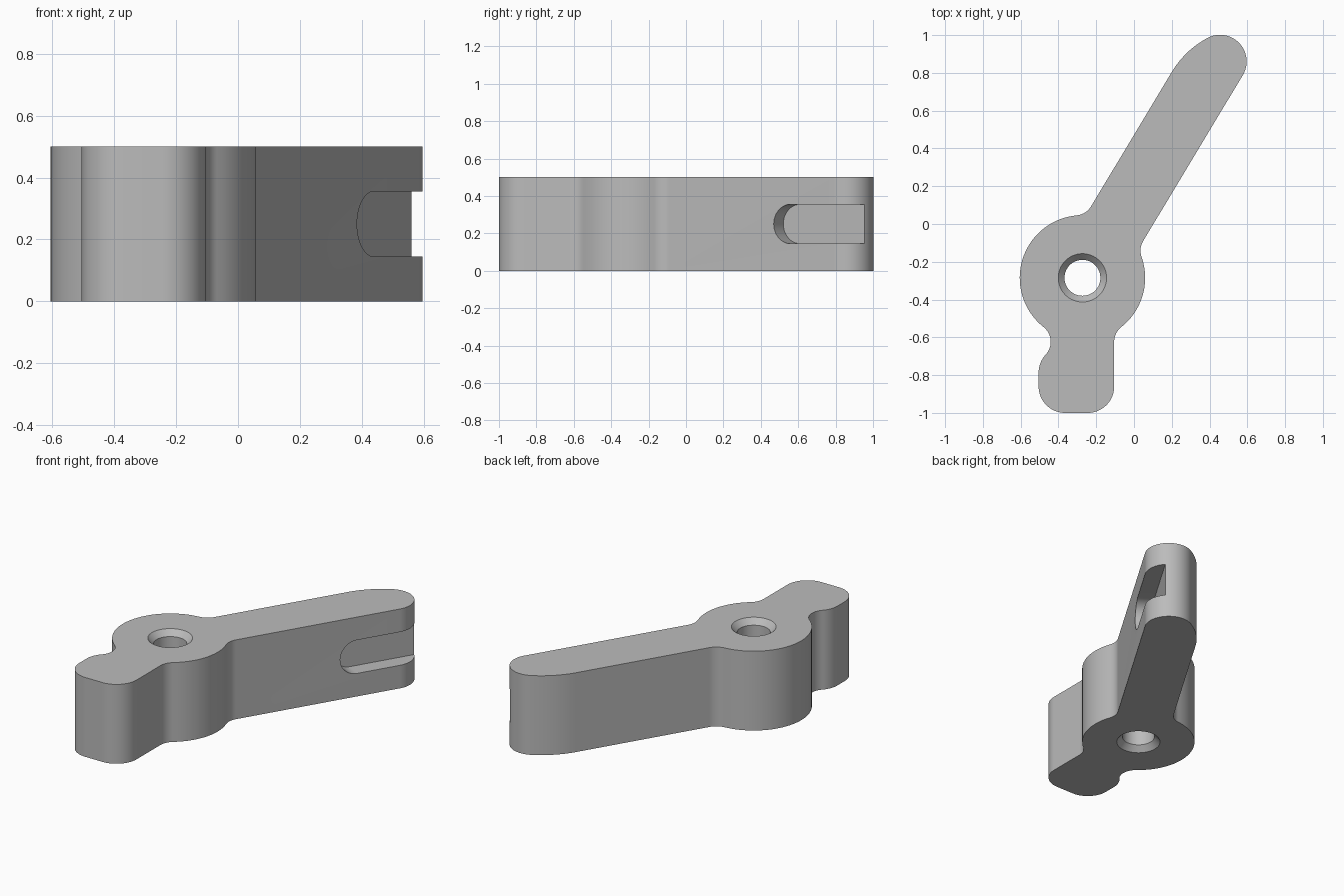
import bpy, bmesh
from math import radians, sqrt, cos, sin, pi, atan2, tau
from mathutils import Vector, Matrix

cube = bpy.data.objects.get("Cube")
if cube:
    bpy.data.objects.remove(cube, do_unlink=True)

HEIGHT = 0.5
HUB, HUB_R = Vector((-0.273, -0.285)), 0.332
FIL = 0.1                                    # concave fillet radius
ACROSS = Vector((cos(radians(-31)), sin(radians(-31))))
ALONG = Vector((-ACROSS.y, ACROSS.x))        # direction of the lever arm
RIGHT, LEFT = 0.088, -0.243                  # arm sides, measured along ACROSS
TIP_R, BACK_R = 0.141, 0.483
FOOT_L, FOOT_R, FOOT_RAD = -0.505, -0.105, 0.14

grey = bpy.data.materials.new("satin grey")
grey.use_nodes = True
grey.diffuse_color = (0.5, 0.5, 0.5, 1)
grey.node_tree.nodes["Principled BSDF"].inputs["Base Color"].default_value = grey.diffuse_color


def angle(v):
    return atan2(v.y, v.x)


def arc(centre, radius, start, end, ccw=True):
    """Points on an arc between two directions given as vectors."""
    a, b = angle(start), angle(end)
    sweep = (b - a) % tau if ccw else -((a - b) % tau)
    n = max(6, int(abs(sweep) / radians(4)))
    return [centre + radius * Vector((cos(a + sweep * i / n), sin(a + sweep * i / n)))
            for i in range(n + 1)]


def prism(name, points, depth):
    """Closed outline in XY extruded up along Z."""
    bm = bmesh.new()
    face = bm.faces.new([bm.verts.new((p.x, p.y, 0)) for p in points])
    bmesh.ops.remove_doubles(bm, verts=bm.verts, dist=0.0005)
    top = bmesh.ops.extrude_face_region(bm, geom=list(bm.faces))["geom"]
    bmesh.ops.translate(bm, vec=(0, 0, depth),
                        verts=[g for g in top if isinstance(g, bmesh.types.BMVert)])
    bmesh.ops.recalc_face_normals(bm, faces=bm.faces)
    return finish(name, bm)


def finish(name, bm):
    mesh = bpy.data.meshes.new(name)
    bm.to_mesh(mesh)
    bm.free()
    mesh.materials.append(grey)
    obj = bpy.data.objects.new(name, mesh)
    bpy.context.collection.objects.link(obj)
    return obj


# Fillet centres where the hub meets the arm and the foot
reach = HUB_R + FIL


def arm_fillet(offset):
    d = offset - HUB.dot(ACROSS)
    return HUB + d * ACROSS + sqrt(reach ** 2 - d ** 2) * ALONG


arm_r, arm_l = arm_fillet(RIGHT + FIL), arm_fillet(LEFT - FIL)
dx = FOOT_R + FIL - HUB.x
dy = -sqrt(reach ** 2 - dx ** 2)
neck_r, neck_l = HUB + Vector((dx, dy)), HUB + Vector((-dx, dy))

# Foot corner centres
low_l = Vector((FOOT_L + FOOT_RAD, -1 + FOOT_RAD))
low_r = Vector((FOOT_R - FOOT_RAD, -1 + FOOT_RAD))
rise = sqrt((FOOT_RAD + FIL) ** 2 - (low_l.x - neck_l.x) ** 2)
high_l = Vector((low_l.x, neck_l.y - rise))

# Rounded arm tip, blended into a wider curve on the back edge
tip_n = RIGHT - TIP_R
tip = tip_n * ACROSS + 0.972 * ALONG
dn = LEFT + BACK_R - tip_n
back = tip + dn * ACROSS - sqrt((BACK_R - TIP_R) ** 2 - dn ** 2) * ALONG

X, Y = Vector((1, 0)), Vector((0, 1))
outline = (
    arc(low_l, FOOT_RAD, -X, -Y) + arc(low_r, FOOT_RAD, -Y, X)
    + arc(neck_r, FIL, -X, HUB - neck_r, False)
    + arc(HUB, HUB_R, neck_r - HUB, arm_r - HUB)
    + arc(arm_r, FIL, HUB - arm_r, -ACROSS, False)
    + arc(tip, TIP_R, ACROSS, tip - back)
    + arc(back, BACK_R, tip - back, -ACROSS)
    + arc(arm_l, FIL, ACROSS, HUB - arm_l, False)
    + arc(HUB, HUB_R, arm_l - HUB, neck_l - HUB)
    + arc(neck_l, FIL, HUB - neck_l, high_l - neck_l, False)
    + arc(high_l, FOOT_RAD, neck_l - high_l, -X)
)
lever = prism("lever_body", outline, HEIGHT)

# Pivot hole cutter: a bore with a countersink at both ends
bm = bmesh.new()
bore, rim, sink, over = 0.095, 0.128, 0.035, 0.02
flare = rim + over * (rim - bore) / sink
profile = [(0, -over), (flare, -over), (bore, sink),
           (bore, HEIGHT - sink), (flare, HEIGHT + over), (0, HEIGHT + over)]
verts = [bm.verts.new((HUB.x + r, HUB.y, z)) for r, z in profile]
edges = [bm.edges.new(pair) for pair in zip(verts, verts[1:])]
bmesh.ops.spin(bm, geom=verts + edges, cent=(HUB.x, HUB.y, 0), axis=(0, 0, 1),
               angle=tau, steps=64, use_duplicate=False)
bmesh.ops.remove_doubles(bm, verts=bm.verts, dist=0.0001)
bmesh.ops.recalc_face_normals(bm, faces=bm.faces)
hole = finish("pivot_hole_cutter", bm)

# Slot cutter: round-ended channel running out through the arm tip
slot_r, slot_start, slot_depth = 0.105, 0.6, 0.1
end = Vector((slot_start + slot_r, 0))
slot = prism("slot_cutter",
             arc(end, slot_r, Y, -Y) + [Vector((1.5, -slot_r)), Vector((1.5, slot_r))], 0.4)
base = (RIGHT - slot_depth) * ACROSS
frame = Matrix((ALONG.to_3d(), Vector((0, 0, -1)), ACROSS.to_3d())).transposed().to_4x4()
if frame.determinant() < 0:
    slot.data.flip_normals()
slot.data.transform(Matrix.Translation((base.x, base.y, HEIGHT / 2)) @ frame)

# Cut, bake the result and drop the cutters
bpy.context.view_layer.objects.active = lever
for cutter in (hole, slot):
    cutter.hide_render = True
    mod = lever.modifiers.new(cutter.name, "BOOLEAN")
    mod.operation, mod.solver, mod.object = "DIFFERENCE", "EXACT", cutter
    bpy.ops.object.modifier_apply(modifier=mod.name)
    bpy.data.objects.remove(cutter, do_unlink=True)

bpy.ops.object.select_all(action="DESELECT")
lever.select_set(True)
bpy.ops.object.shade_smooth_by_angle(angle=radians(30))
